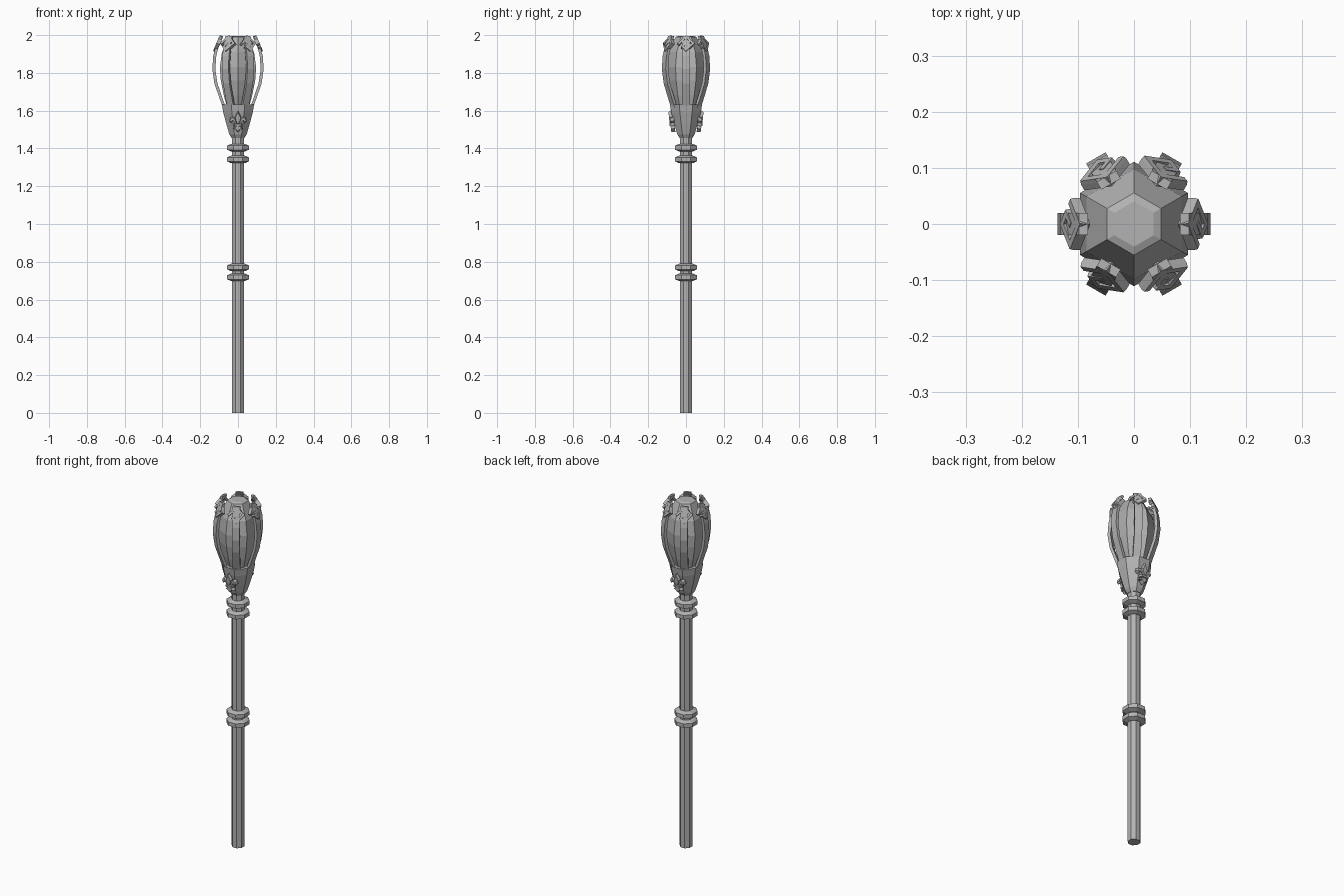
import bpy, bmesh
from math import sin, cos, pi
from mathutils import Vector, Matrix

cube = bpy.data.objects.get("Cube")
if cube:
    bpy.data.objects.remove(cube)

metal = bpy.data.materials.new("grey_metal")
metal.use_nodes = True
metal.diffuse_color = (0.45, 0.45, 0.45, 1)
metal.node_tree.nodes["Principled BSDF"].inputs["Base Color"].default_value = (0.45, 0.45, 0.45, 1)


def finish(name, bm):
    bmesh.ops.recalc_face_normals(bm, faces=bm.faces)
    mesh = bpy.data.meshes.new(name)
    bm.to_mesh(mesh)
    bm.free()
    mesh.materials.append(metal)
    obj = bpy.data.objects.new(name, mesh)
    bpy.context.collection.objects.link(obj)
    return obj


def loft(bm, loops):
    """Skin a row of equal point loops and cap both ends."""
    rows = [[bm.verts.new(p) for p in loop] for loop in loops]
    n = len(rows[0])
    for a, b in zip(rows, rows[1:]):
        for i in range(n):
            j = (i + 1) % n
            bm.faces.new((a[i], a[j], b[j], b[i]))
    bm.faces.new(rows[0])
    bm.faces.new(rows[-1])


def turned(name, profile, sides):
    """Faceted turning; profile radii are measured to the flats."""
    angles = [(i + 0.5) * 2 * pi / sides for i in range(sides)]
    k = 1 / cos(pi / sides)
    bm = bmesh.new()
    loft(bm, [[(r * k * cos(a), r * k * sin(a), z) for a in angles] for r, z in profile])
    return finish(name, bm)


def mount(angle, radius, z, tilt):
    """Frame with x sideways, y up and z outward, set around the axis."""
    out = Vector((cos(angle) * cos(tilt), sin(angle) * cos(tilt), sin(tilt)))
    up = Vector((-cos(angle) * sin(tilt), -sin(angle) * sin(tilt), cos(tilt)))
    side = up.cross(out)
    m = Matrix((side, up, out)).transposed().to_4x4()
    m.translation = (radius * cos(angle), radius * sin(angle), z)
    return m


def slab(bm, outline, depth, frame, inset=0.8):
    """Extruded outline with a slightly smaller front face."""
    c = sum((Vector(p) for p in outline), Vector((0, 0))) / len(outline)
    front = [c + (Vector(p) - c) * inset for p in outline]
    loft(bm, [[frame @ Vector((x, y, 0)) for x, y in outline],
              [frame @ Vector((x, y, depth * 0.6)) for x, y in outline],
              [frame @ Vector((x, y, depth)) for x, y in front]])


# Shaft and its paired collars
turned("shaft", [(0.031, 0), (0.031, 1.47)], 8)
for label, z in (("lower", 0.718), ("middle", 0.77), ("upper", 1.342), ("top", 1.404)):
    turned(label + "_collar", [(0.036, z - 0.02), (0.057, z - 0.011),
                               (0.057, z + 0.011), (0.036, z + 0.02)], 8)

# Cup and faceted head
turned("cup", [(0.034, 1.455), (0.046, 1.475), (0.062, 1.53),
               (0.078, 1.59), (0.085, 1.632)], 8)
turned("head", [(0.055, 1.61), (0.075, 1.68), (0.091, 1.76), (0.096, 1.83),
                (0.085, 1.91), (0.048, 1.99), (0.035, 1.996)], 6)

# Six curved prongs, each topped by a square spiral
PRONG = [(0.07, 1.61), (0.095, 1.68), (0.117, 1.745), (0.128, 1.82),
         (0.123, 1.89), (0.108, 1.95), (0.09, 1.995)]
SPIRAL = [(-1, 0.6, 1, 1), (0.6, -1, 1, 1), (-1, -1, 1, -0.6),
          (-1, -1, -0.6, 0.1), (-1, -0.2, 0.1, 0.15)]
turn = Matrix.Rotation(pi / 4, 4, 'Z')
for i in range(6):
    a = i * pi / 3
    radial = Vector((cos(a), sin(a), 0))
    side = Vector((-sin(a), cos(a), 0))
    bm = bmesh.new()
    loops = []
    for r, z in PRONG:
        mid = radial * r + Vector((0, 0, z))
        loops.append([mid + radial * u * 0.008 + side * v * 0.02
                      for u, v in ((-1, -1), (1, -1), (1, 1), (-1, 1))])
    loft(bm, loops)
    finish(f"prong_{i + 1}", bm)
    bm = bmesh.new()
    frame = mount(a, 0.096, 1.95, 0.4) @ turn
    for x0, y0, x1, y1 in SPIRAL:
        box = [Vector(p) * 0.033 for p in ((x0, y0), (x1, y0), (x1, y1), (x0, y1))]
        slab(bm, box, 0.02, frame, 0.92)
    finish(f"spiral_{i + 1}", bm)

# Lily ornaments on the front and back of the cup
PETAL = [(0, -0.02), (0.012, 0), (0.017, 0.022), (0, 0.058),
         (-0.017, 0.022), (-0.012, 0)]
CURL = [(0.006, -0.012), (0.014, 0.012), (0.028, 0.024), (0.042, 0.018),
        (0.046, 0.002), (0.036, -0.008), (0.032, 0.006), (0.022, 0.002), (0.014, -0.014)]
FOOT = [(0, -0.02), (0.012, -0.024), (0.026, -0.04), (0.014, -0.042),
        (0, -0.058), (-0.014, -0.042), (-0.026, -0.04), (-0.012, -0.024)]
BAND = [(-0.022, -0.024), (0.022, -0.024), (0.022, -0.012), (-0.022, -0.012)]
for label, a in (("front", -pi / 2), ("back", pi / 2)):
    bm = bmesh.new()
    frame = mount(a, 0.062, 1.545, -0.1)
    for shape, depth in ((PETAL, 0.026), (CURL, 0.022), (FOOT, 0.022), (BAND, 0.027)):
        slab(bm, shape, depth, frame)
    slab(bm, [(-x, y) for x, y in reversed(CURL)], 0.022, frame)
    finish(label + "_lily", bm)
